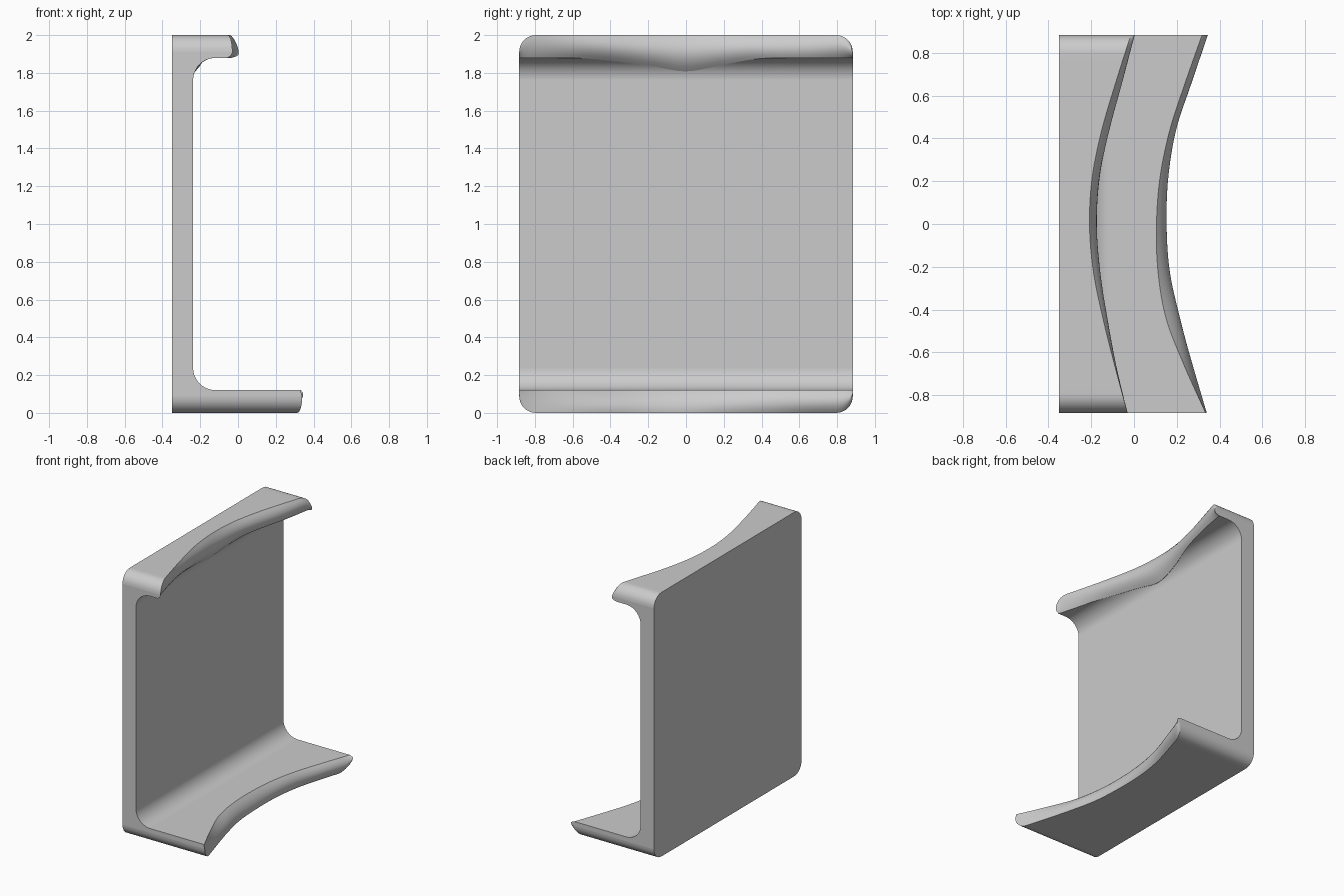
import bpy, bmesh, math

cube = bpy.data.objects.get("Cube")
if cube:
    bpy.data.objects.remove(cube, do_unlink=True)

HALF, HEIGHT = 0.883, 2.0          # half length along y, full height
BACK, WALL = -0.35, -0.238         # back and inner face of the web
THICK, FILLET, ROUND = 0.12, 0.12, 0.088

# Flange rim reach (x) at even steps from front to back: inner, middle, outer
LOWER = [[.335, .235, .15, .112, .105, .122, .168, .24, .318],
         [.335, .265, .205, .158, .145, .158, .197, .27, .345],
         [.34, .275, .213, .165, .15, .152, .18, .24, .31]]
UPPER = [[-.055, -.115, -.17, -.205, -.228, -.20, -.135, -.075, -.035],
         [-.035, -.085, -.125, -.158, -.174, -.16, -.115, -.055, .003],
         [-.03, -.09, -.145, -.19, -.208, -.195, -.15, -.085, -.015]]


def smooth_value(keys, y):
    """Smooth curve through evenly spaced keys."""
    u = (y + HALF) / (2 * HALF) * (len(keys) - 1)
    i = min(int(u), len(keys) - 2)
    t = u - i
    b, c = keys[i], keys[i + 1]
    a = keys[i - 1] if i else 2 * b - c
    d = keys[i + 2] if i + 2 < len(keys) else 2 * c - b
    return b + t / 2 * (c - a + t * (2*a - 5*b + 4*c - d + t * (3*(b - c) + d - a)))


def flange(keys, y, arc=10, rim=8):
    """Half section from web fillet to outer back corner, height from the outside."""
    inner, middle, outer = (smooth_value(k, y) for k in keys)
    over = max(0.0, abs(y) - (HALF - ROUND))
    z_out = ROUND - math.sqrt(max(0.0, ROUND**2 - over**2))
    cx, cz = WALL + FILLET, THICK + FILLET
    # the fillet stops early where the rim cuts into it
    end = math.acos(max(-1, min(0, (inner - cx) / FILLET))) - math.pi / 2
    end = math.pi / 2 - end
    pts = []
    for i in range(arc + 1):
        a = end * i / arc
        pts.append((cx - FILLET * math.cos(a), cz - FILLET * math.sin(a)))
    z_in = pts[-1][1]
    inner = max(inner, pts[-1][0] + 0.002)
    for i in range(rim + 1):
        t = i / rim
        x = (inner * (1 - t) * (1 - 2*t) + middle * 4 * t * (1 - t)
             + outer * t * (2*t - 1))
        pts.append((x, z_in + (z_out - z_in) * t))
    pts.append((BACK, z_out))
    return pts


# Stations along the length, dense at the rounded corners
corner = [HALF - ROUND + ROUND * math.sin(math.pi / 2 * i / 8) for i in range(9)]
flat = HALF - ROUND
stations = [-y for y in reversed(corner)]
stations += [-flat + 2 * flat * i / 48 for i in range(1, 48)] + corner

# Channel body lofted along y
bm = bmesh.new()
rings = []
for y in stations:
    low = flange(LOWER, y)
    high = [(x, HEIGHT - z) for x, z in flange(UPPER, y)]
    rings.append([bm.verts.new((x, y, z)) for x, z in low[::-1] + high])
for r, s in zip(rings, rings[1:]):
    for i in range(len(r)):
        j = (i + 1) % len(r)
        bm.faces.new((r[i], r[j], s[j], s[i]))
for ring in (rings[0], rings[-1]):
    cap = bm.faces.new(ring)
    for e in cap.edges:
        e.smooth = False
bmesh.ops.recalc_face_normals(bm, faces=bm.faces)

mesh = bpy.data.meshes.new("channel_bracket")
bm.to_mesh(mesh)
bm.free()
body = bpy.data.objects.new("channel_bracket", mesh)
bpy.context.collection.objects.link(body)

grey = bpy.data.materials.new("plain_grey")
grey.use_nodes = True
colour = (0.6, 0.6, 0.6, 1)
grey.diffuse_color = colour
grey.node_tree.nodes["Principled BSDF"].inputs["Base Color"].default_value = colour
mesh.materials.append(grey)

bpy.ops.object.select_all(action="DESELECT")
body.select_set(True)
bpy.context.view_layer.objects.active = body
bpy.ops.object.shade_smooth_by_angle(angle=math.radians(28))
weighted = body.modifiers.new("even_normals", "WEIGHTED_NORMAL")
weighted.keep_sharp = True
